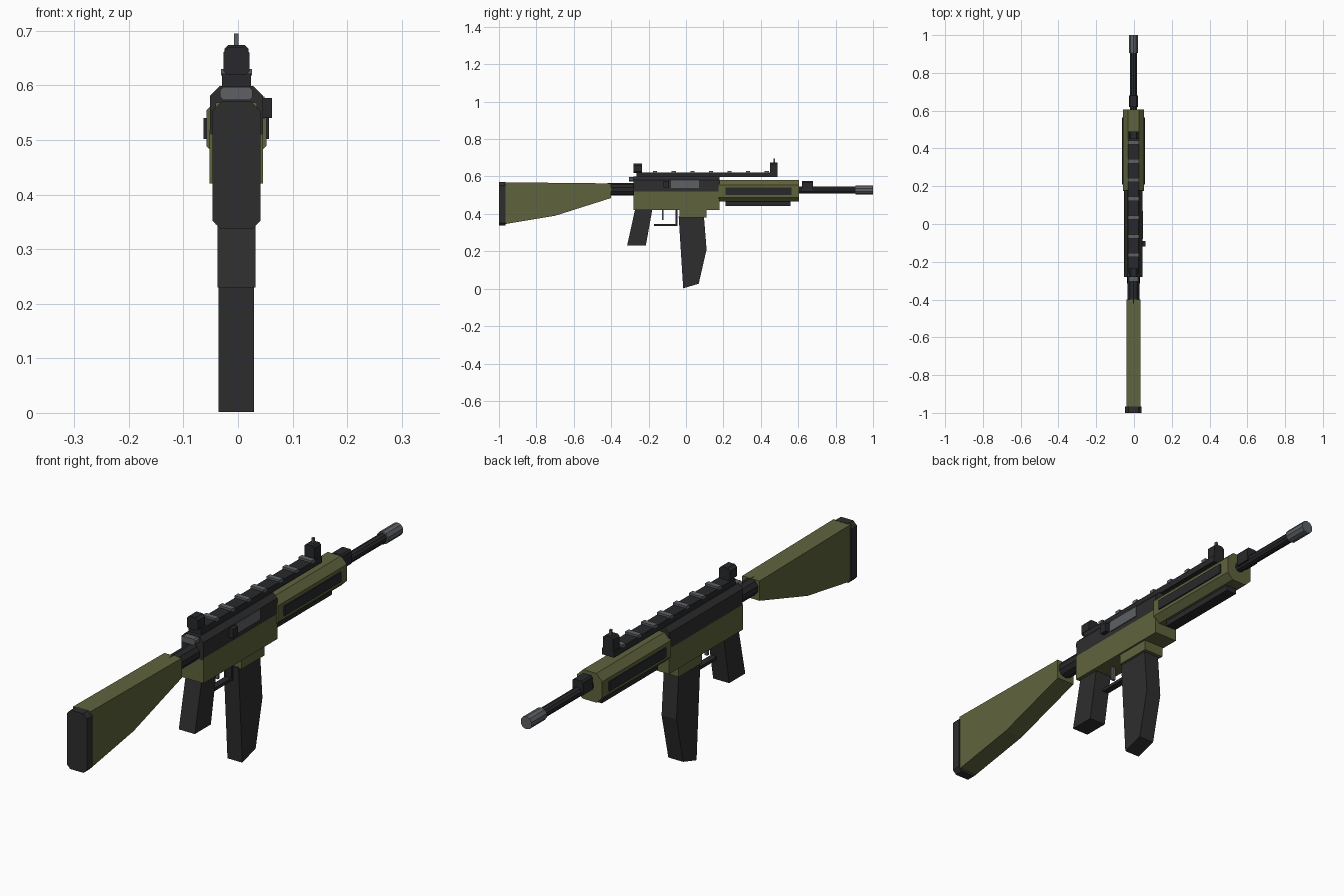
import bpy
import bmesh
import math

if "Cube" in bpy.data.objects:
    bpy.data.objects.remove(bpy.data.objects["Cube"])

CX = -0.003     # the long axis sits slightly off centre
BORE = 0.528    # height of barrel axis


def material(name, colour):
    m = bpy.data.materials.new(name)
    m.use_nodes = True
    m.diffuse_color = (*colour, 1)
    m.node_tree.nodes["Principled BSDF"].inputs["Base Color"].default_value = (*colour, 1)
    m.node_tree.nodes["Principled BSDF"].inputs["Roughness"].default_value = 0.7
    return m


olive = material("olive green", (0.115, 0.125, 0.046))
black = material("matte black", (0.027, 0.027, 0.028))
gunmetal = material("dark gunmetal", (0.021, 0.022, 0.024))
steel = material("grey steel", (0.11, 0.118, 0.13))


def finish(name, bm, mat):
    bmesh.ops.recalc_face_normals(bm, faces=bm.faces)
    mesh = bpy.data.meshes.new(name)
    bm.to_mesh(mesh)
    bm.free()
    mesh.materials.append(mat)
    ob = bpy.data.objects.new(name, mesh)
    bpy.context.collection.objects.link(ob)
    return ob


def prism(name, points, axis, mat):
    """Extrude a polygon of 3D points along an axis vector."""
    bm = bmesh.new()
    face = bm.faces.new([bm.verts.new(p) for p in points])
    out = bmesh.ops.extrude_face_region(bm, geom=[face])
    moved = [v for v in out["geom"] if isinstance(v, bmesh.types.BMVert)]
    bmesh.ops.translate(bm, verts=moved, vec=axis)
    return finish(name, bm, mat)


def side_part(name, profile, half, mat):
    """Side profile of (y, z) points, given a width across x."""
    return prism(name, [(CX - half, y, z) for y, z in profile], (2 * half, 0, 0), mat)


def bar(name, half, y, z, mat, top=0.0, bottom=0.0, x=CX):
    """Lengthwise bar whose section has chamfered upper and lower corners."""
    (y0, y1), (z0, z1) = y, z
    right = [(half - bottom, z0), (half, z0 + bottom), (half, z1 - top), (half - top, z1)]
    section = right + [(-a, b) for a, b in reversed(right)]
    section = [p for i, p in enumerate(section) if p != section[i - 1]]
    return prism(name, [(x + a, y0, b) for a, b in section], (0, y1 - y0, 0), mat)


def tube(name, radius, y, z, mat, sides=10):
    ring = [2 * math.pi * (i + 0.5) / sides for i in range(sides)]
    pts = [(CX + radius * math.cos(a), y[0], z + radius * math.sin(a)) for a in ring]
    return prism(name, pts, (0, y[1] - y[0], 0), mat)


# Stock
side_part("stock", [(-0.97, 0.345), (-0.70, 0.39), (-0.40, 0.485),
                    (-0.40, 0.563), (-0.97, 0.569)], 0.038, olive)
bar("butt_pad", 0.044, (-1.0, -0.965), (0.337, 0.57), black, 0.017, 0.015)
tube("buffer_tube", 0.033, (-0.42, -0.27), 0.531, gunmetal)

# Receiver
bar("upper_receiver", 0.0485, (-0.28, 0.18), (0.51, 0.599), black, top=0.018)
bar("lower_receiver", 0.049, (-0.28, 0.18), (0.42, 0.52), olive)
bar("magazine_well", 0.042, (-0.035, 0.11), (0.38, 0.43), olive)
bar("ejection_port", 0.004, (-0.08, 0.07), (0.538, 0.58), steel, x=CX + 0.0475)
bar("bolt_handle", 0.009, (-0.12, -0.09), (0.54, 0.577), gunmetal, x=0.053)
bar("charging_handle", 0.03, (-0.305, -0.27), (0.573, 0.597), steel, 0.006, 0.006)

# Grip, magazine and trigger
side_part("pistol_grip", [(-0.315, 0.23), (-0.215, 0.23), (-0.18, 0.425),
                          (-0.272, 0.425)], 0.035, black)
side_part("magazine", [(-0.015, 0.002), (0.068, 0.027), (0.11, 0.21),
                       (0.096, 0.385), (-0.039, 0.385)], 0.0325, black)
side_part("trigger_guard", [(-0.17, 0.334), (-0.045, 0.334), (-0.045, 0.425),
                            (-0.056, 0.425), (-0.056, 0.346), (-0.17, 0.346)], 0.013, gunmetal)
bar("trigger", 0.006, (-0.129, -0.119), (0.367, 0.425), steel)

# Handguard with dark side panels and a lower rail
bar("handguard", 0.055, (0.175, 0.605), (0.465, 0.58), olive, 0.026, 0.024)
for side, word in ((-1, "right"), (1, "left")):
    bar(word + "_handguard_panel", 0.004, (0.21, 0.565), (0.502, 0.54), gunmetal,
        x=CX + side * 0.056)
bar("lower_rail", 0.022, (0.21, 0.56), (0.443, 0.47), gunmetal)

# Barrel
tube("barrel", 0.019, (0.59, 0.92), BORE, gunmetal)
tube("muzzle_device", 0.025, (0.905, 1.0), BORE, steel)
bar("gas_block", 0.023, (0.62, 0.68), (0.52, 0.575), gunmetal, 0.006)

# Top rail and its cross ridges
bar("top_rail", 0.0265, (-0.265, 0.49), (0.597, 0.622), gunmetal)
for i in range(7):
    y = -0.165 + 0.0995 * i
    bar(f"rail_ridge_{i + 1}", 0.0285, (y - 0.011, y + 0.011), (0.618, 0.63), steel)

# Sights
bar("rear_sight", 0.024, (-0.28, -0.235), (0.62, 0.67), gunmetal, 0.01, 0.006)
bar("front_sight", 0.022, (0.45, 0.49), (0.62, 0.674), gunmetal, 0.007)
bar("front_sight_post", 0.004, (0.467, 0.477), (0.665, 0.695), steel)
